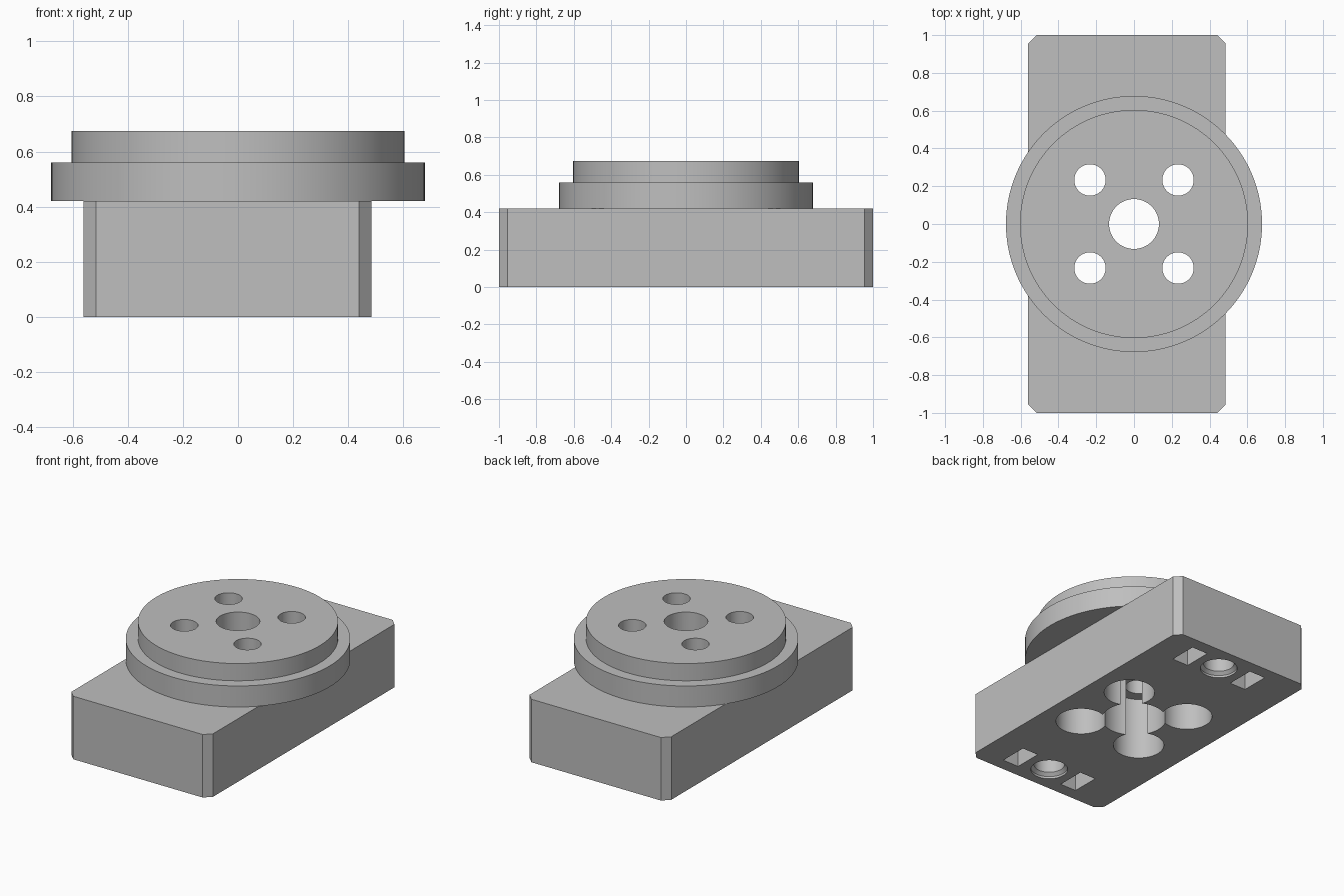
import bpy, bmesh, math
from mathutils import Vector

cube = bpy.data.objects.get("Cube")
if cube:
    bpy.data.objects.remove(cube, do_unlink=True)

grey = bpy.data.materials.new("light_grey")
grey.use_nodes = True
colour = (0.52, 0.52, 0.52, 1)
grey.diffuse_color = colour
grey.node_tree.nodes["Principled BSDF"].inputs["Base Color"].default_value = colour


def make_object(name, bm):
    bmesh.ops.recalc_face_normals(bm, faces=bm.faces)
    mesh = bpy.data.meshes.new(name)
    bm.to_mesh(mesh)
    bm.free()
    mesh.materials.append(grey)
    obj = bpy.data.objects.new(name, mesh)
    bpy.context.collection.objects.link(obj)
    return obj


def box(name, x0, x1, y0, y1, z0, z1, chamfer=0):
    bm = bmesh.new()
    bmesh.ops.create_cube(bm, size=1)
    for v in bm.verts:
        v.co = Vector((x1 if v.co.x > 0 else x0, y1 if v.co.y > 0 else y0, z1 if v.co.z > 0 else z0))
    if chamfer:
        upright = [e for e in bm.edges if abs(e.verts[0].co.z - e.verts[1].co.z) > 0.1]
        bmesh.ops.bevel(bm, geom=upright, offset=chamfer, segments=1, affect='EDGES')
    return make_object(name, bm)


def lathe(name, profile, x=0, y=0, steps=64):
    # Closed solid of revolution from (radius, height) points
    bm = bmesh.new()
    verts = [bm.verts.new((r, 0, z)) for r, z in profile]
    edges = [bm.edges.new(pair) for pair in zip(verts, verts[1:])]
    bmesh.ops.spin(bm, geom=verts + edges, cent=(0, 0, 0), axis=(0, 0, 1),
                   angle=2 * math.pi, steps=steps)
    bmesh.ops.remove_doubles(bm, verts=bm.verts, dist=0.0001)
    bmesh.ops.translate(bm, verts=bm.verts, vec=(x, y, 0))
    return make_object(name, bm)


def rod(r, z0, z1, x=0, y=0):
    return lathe("cutter", [(0, z0), (r, z0), (r, z1), (0, z1)], x, y)


def cut(obj, cutter):
    cutter.hide_render = True
    mod = obj.modifiers.new("cut", 'BOOLEAN')
    mod.operation = 'DIFFERENCE'
    mod.solver = 'EXACT'
    mod.object = cutter
    bpy.context.view_layer.objects.active = obj
    bpy.ops.object.modifier_apply(modifier=mod.name)
    bpy.data.objects.remove(cutter, do_unlink=True)


BODY_TOP = 0.42
BOLT = 0.233
MOUNT_Y = 0.82

# Base block and stepped round flange
base = box("base_block", -0.56, 0.485, -1, 1, 0, BODY_TOP, chamfer=0.045)
flange = lathe("stepped_flange", [(0, BODY_TOP), (0.678, BODY_TOP), (0.678, 0.56),
                                  (0.604, 0.56), (0.604, 0.675), (0, 0.675)], steps=128)

# Central bore, wider through the base
cut(base, rod(0.2, -0.1, 0.6))
cut(flange, rod(0.132, 0.3, 0.8))

# Four bolt holes with wide pockets below
for sx in (-1, 1):
    for sy in (-1, 1):
        cut(base, rod(0.157, -0.1, 0.6, sx * BOLT, sy * BOLT))
        cut(flange, rod(0.083, 0.3, 0.8, sx * BOLT, sy * BOLT))

# Mounting holes and rectangular slots in the underside
for sy in (-1, 1):
    y = sy * MOUNT_Y
    cut(base, lathe("cutter", [(0, -0.1), (0.115, -0.1), (0.115, 0.015), (0.095, 0.035),
                               (0.095, 0.3), (0, 0.3)], 0, y))
    for sx in (-1, 1):
        x = sx * BOLT
        cut(base, box("cutter", x - 0.06, x + 0.06, y - 0.095, y + 0.095, -0.1, 0.25))

# Smooth round walls, crisp edges
for obj in (base, flange):
    bpy.ops.object.select_all(action='DESELECT')
    obj.select_set(True)
    bpy.context.view_layer.objects.active = obj
    bpy.ops.object.shade_smooth_by_angle(angle=math.radians(30))
